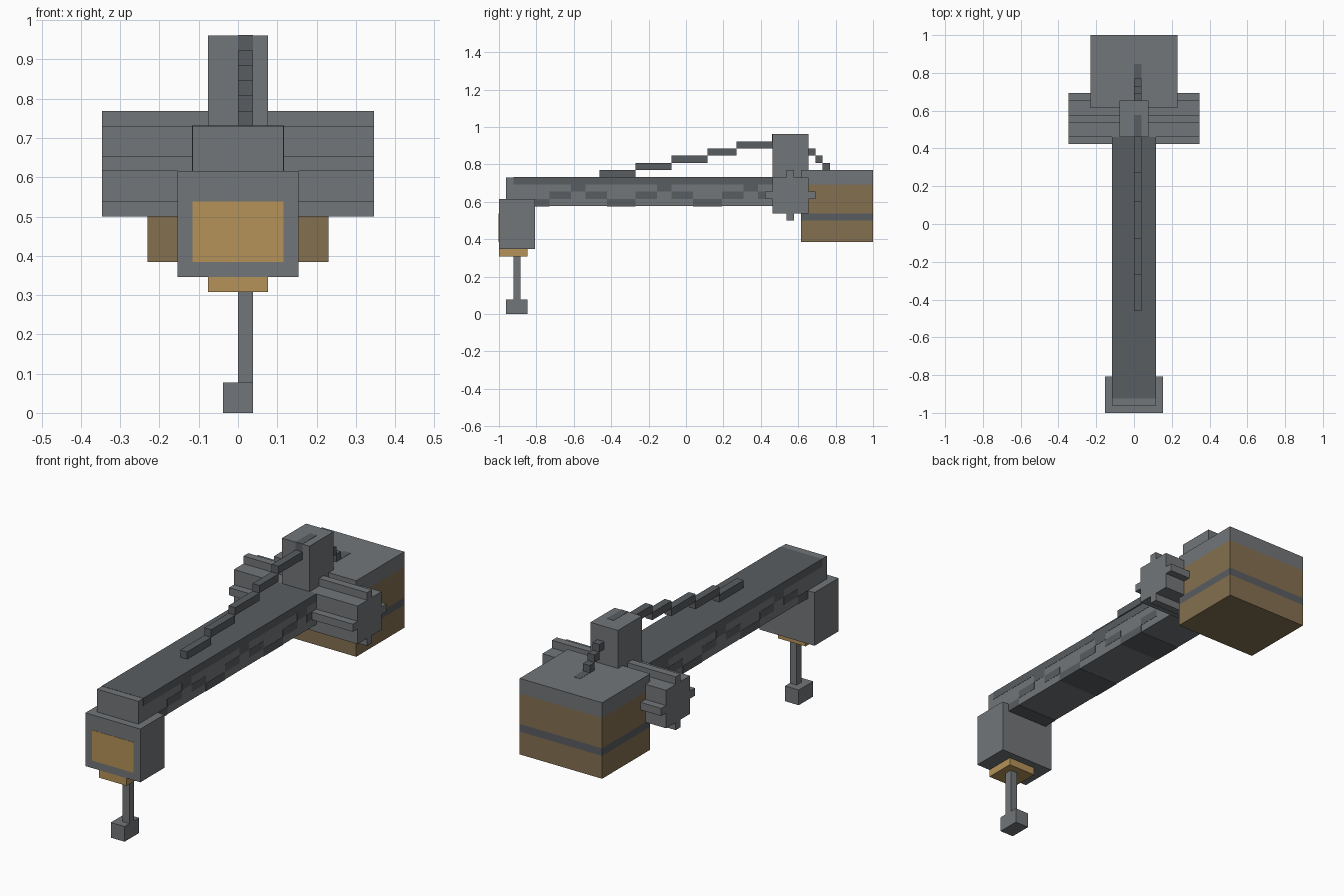
import bpy
import bmesh
from mathutils import Vector

if "Cube" in bpy.data.objects:
    bpy.data.objects.remove(bpy.data.objects["Cube"])

V = 1 / 26      # one voxel
E = 0.03        # how far flush colour inlays stand proud, in voxels


def material(name, colour):
    m = bpy.data.materials.new(name)
    m.diffuse_color = (*colour, 1)
    m.use_nodes = True
    m.node_tree.nodes["Principled BSDF"].inputs["Base Color"].default_value = m.diffuse_color
    return m


GREY = material("grey_metal", (0.17, 0.18, 0.19))
DARK = material("dark_metal", (0.10, 0.11, 0.12))
TAN = material("tan_panel", (0.46, 0.29, 0.10))
BROWN = material("brown_ballast", (0.23, 0.16, 0.08))


def blocks(name, mat, boxes):
    """One object from boxes given as (x0, x1, y0, y1, z0, z1) in voxels."""
    bm = bmesh.new()
    for x0, x1, y0, y1, z0, z1 in boxes:
        cube = bmesh.ops.create_cube(bm, size=1)["verts"]
        size = Vector((x1 - x0, y1 - y0, z1 - z0)) * V
        centre = Vector((x0 + x1, y0 + y1, z0 + z1)) * V / 2
        bmesh.ops.scale(bm, vec=size, verts=cube)
        bmesh.ops.translate(bm, vec=centre, verts=cube)
    mesh = bpy.data.meshes.new(name)
    bm.to_mesh(mesh)
    bm.free()
    mesh.materials.append(mat)
    obj = bpy.data.objects.new(name, mesh)
    bpy.context.collection.objects.link(obj)
    return obj


# Boom with dark top deck
blocks("boom", GREY, [(-3, 3, -25, 12, 15, 19)])
blocks("boom_deck", DARK, [(-3 - E, 3 + E, -24, 12, 18, 19 + E)])

# Zigzag lattice inlaid in both boom sides, repeating every 12 voxels
lattice = []
for start in (-21, -9, 3):
    for y0, y1, z in ((-2, 2, 15), (2, 5, 16), (5, 7, 17), (7, 10, 16)):
        a, b = max(start + y0, -21), min(start + y1, 12)
        if b > a:
            lattice.append((-3 - E, 3 + E, a, b, z - (E if z == 15 else 0), z + 1))
blocks("boom_lattice", DARK, lattice)

# Head at the front end, with panel and collar
blocks("head", GREY, [(-4, 4, -26, -21, 9, 16)])
blocks("head_panel", TAN, [(-3, 3, -26 - E, -25, 10, 14)])
blocks("head_collar", TAN, [(-2, 2, -26, -22, 8, 9)])

# Hanging rod and hook weight
blocks("hoist_rod", GREY, [(0, 1, -24, -23, 2, 8)])
blocks("hook_weight", GREY, [(-1, 1, -25, -22, 0, 2)])

# Toothed winch drum across the boom
blocks("winch_drum", GREY, [(-9, 9, 12, 17, 14, 19)])
blocks("winch_teeth", GREY, [
    (-9, 9, 11, 12, 16, 17), (-9, 9, 17, 18, 16, 17),
    (-9, 9, 14, 15, 19, 20), (-9, 9, 14, 15, 13, 14)])

# Mast
blocks("mast", GREY, [(-2, 2, 12, 17, 19, 25)])
blocks("mast_cable_inlay", DARK, [(0, 1, 12 - E, 15, 24, 25 + E)])

# Counterweight in stacked layers
for name, mat, z0, z1 in (("ballast_lower", BROWN, 10, 13), ("ballast_band", DARK, 13, 14),
                          ("ballast_upper", BROWN, 14, 18), ("ballast_cap", GREY, 18, 20)):
    blocks(name, mat, [(-6, 6, 16, 26, z0, z1)])
blocks("ballast_cable_inlay", DARK, [(0, 1, 20, 22, 19, 20 + E)])

# Stepped cables either side of the mast
ys = (-12, -7, -2, 3, 7, 12)
blocks("front_cable", DARK, [(0, 1, ys[i], ys[i + 1], 19 + i, 20 + i) for i in range(5)])
blocks("rear_cable", DARK, [(0, 1, 17 + i, 18 + i, 22 - i, 23 - i) for i in range(3)])
